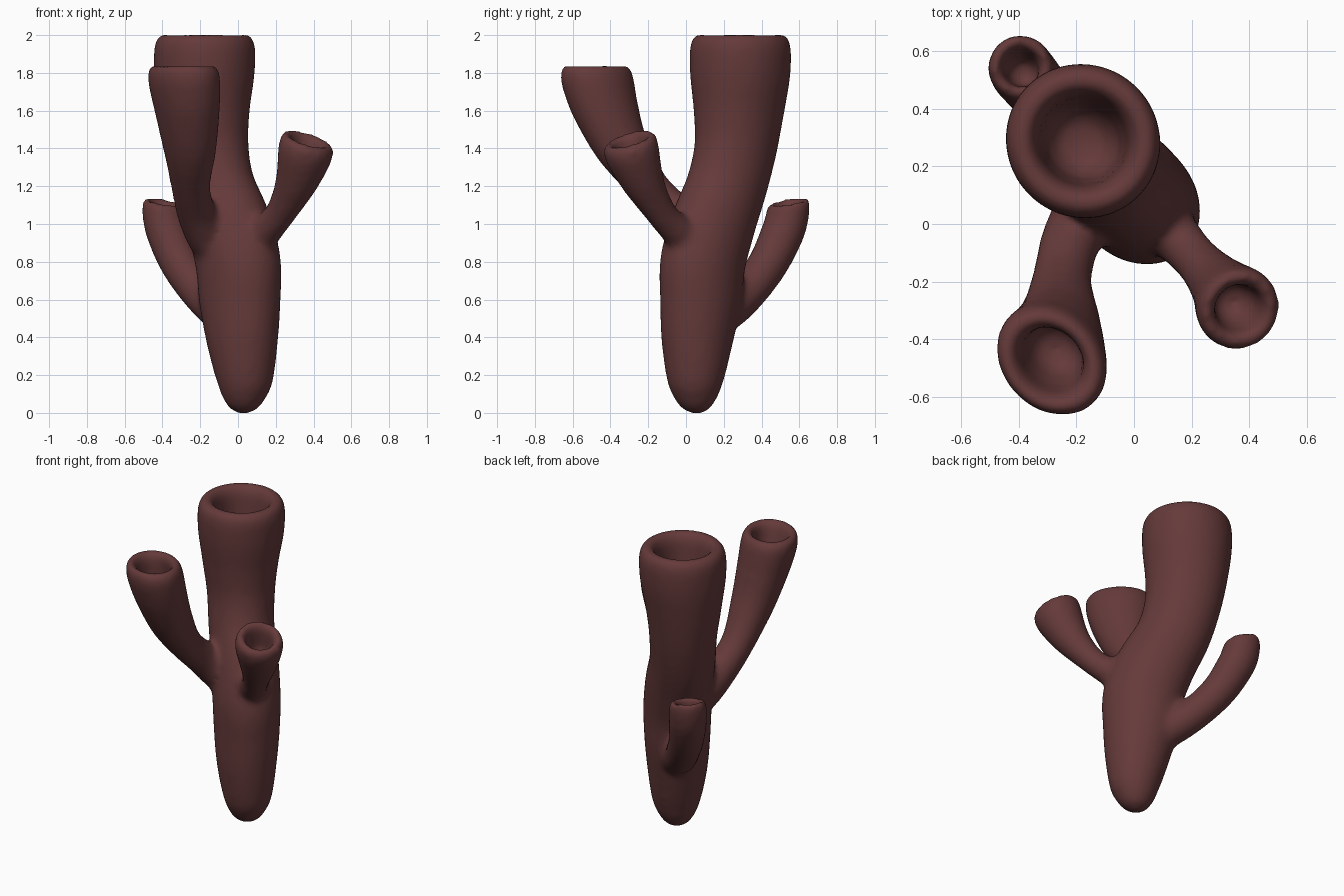
import bpy, bmesh, math
from mathutils import Vector

if "Cube" in bpy.data.objects:
    bpy.data.objects.remove(bpy.data.objects["Cube"])

SIDES = 32
LONG = Vector((1, -1, 0)).normalized()   # direction in which sections are stretched
WIDE = Vector((1, 1, 0)).normalized()


def catmull(keys, steps=24):
    """Smooth (x, y, z, radius, stretch) samples through the key points."""
    k = [Vector(p) for p in keys]
    k = [2 * k[0] - k[1]] + k + [2 * k[-1] - k[-2]]
    out = []
    for i in range(1, len(k) - 2):
        a, b, c, d = k[i - 1:i + 3]
        for s in range(steps):
            t = s / steps
            out.append(0.5 * (2 * b + (c - a) * t + (2 * a - 5 * b + 4 * c - d) * t * t
                              + (3 * b - a - 3 * c + d) * t ** 3))
    out.append(k[-2])
    return out


def tube(bm, keys, rim_normal, depth):
    """Closed tube with a rounded rim and a cup-shaped hollow at its end."""
    pts = catmull(keys)
    pos = [Vector(p[:3]) for p in pts]
    dist = [0.0] * len(pts)              # distance back from the mouth
    for i in range(len(pts) - 2, -1, -1):
        dist[i] = dist[i + 1] + (pos[i + 1] - pos[i]).length
    n = Vector(rim_normal).normalized()
    R = keys[-1][3]
    edge = 0.36 * R

    def nearest(d):
        return min(range(len(pts)), key=lambda i: abs(dist[i] - d))

    def ring(i, r):
        t = (pos[min(i + 1, len(pos) - 1)] - pos[max(i - 1, 0)]).normalized()
        u = Vector((0, 1, 0)).cross(t).normalized()
        v = t.cross(u)
        w = max(0.0, 1 - dist[i] / (2.2 * R))
        e = pts[i][4]
        vs = []
        for a in range(SIDES):
            ang = 2 * math.pi * a / SIDES
            o = r * (u * math.cos(ang) + v * math.sin(ang))
            o += e * (o.dot(LONG) * LONG - o.dot(WIDE) * WIDE)
            o -= t * (o.dot(n) / t.dot(n)) * w      # slant towards rim plane
            vs.append(bm.verts.new(pos[i] + o))
        return vs

    rings = []
    # outer wall
    for i in range(0, len(pts), 3):
        f = 1.0
        if dist[i] < edge:
            f = 0.85 + 0.15 * math.sqrt(max(0, 1 - (1 - dist[i] / edge) ** 2))
        rings.append(ring(i, pts[i][3] * f))
    # lip and hollow
    for d, f in ((0, 0.76), (0.07 * R, 0.67), (0.22 * R, 0.6), (0.5 * depth, 0.545),
                 (0.8 * depth, 0.47), (0.95 * depth, 0.32), (depth, 0.13)):
        rings.append(ring(nearest(d), R * f))
    for a, b in zip(rings, rings[1:]):
        for j in range(SIDES):
            k = (j + 1) % SIDES
            bm.faces.new((a[j], a[k], b[k], b[j]))
    bm.faces.new(rings[0][::-1])
    bm.faces.new(rings[-1])


bm = bmesh.new()

# main trunk
tube(bm, [(.03, .055, -.004, .025, 0), (.03, .055, .025, .077, 0), (.032, .052, .1, .125, .01),
          (.035, .05, .2, .157, .02), (.022, .06, .4, .193, .05), (.01, .078, .6, .216, .08),
          (0, .09, .8, .226, .09), (-.05, .145, 1.0, .223, .09), (-.125, .215, 1.2, .214, .07),
          (-.162, .262, 1.4, .219, .06), (-.178, .28, 1.6, .241, .04),
          (-.178, .287, 1.8, .267, .02), (-.175, .288, 2.005, .269, .01)], (0, 0, 1), .38)

# tall front-left branch
tube(bm, [(-.07, .14, .82, .11, 0), (-.155, .05, .93, .115, 0), (-.22, -.06, 1.06, .104, 0),
          (-.25, -.195, 1.2, .104, .02), (-.255, -.335, 1.4, .141, .07),
          (-.269, -.425, 1.6, .172, .1), (-.283, -.465, 1.74, .189, .11),
          (-.291, -.48, 1.84, .19, .11)], (0, 0, 1), .28)

# short front-right branch
tube(bm, [(.04, .05, .86, .11, 0), (.12, -.02, .94, .095, 0), (.205, -.11, 1.03, .081, 0),
          (.266, -.177, 1.13, .093, 0), (.316, -.235, 1.24, .118, 0),
          (.354, -.284, 1.37, .146, 0), (.37, -.3, 1.455, .145, 0)], (.3, -.28, 1), .2)

# low back-left branch
tube(bm, [(-.03, .14, .5, .115, 0), (-.13, .25, .57, .108, 0), (-.225, .35, .67, .104, 0),
          (-.31, .44, .8, .108, 0), (-.37, .51, .95, .115, 0), (-.39, .535, 1.04, .115, 0),
          (-.393, .545, 1.125, .113, 0)], (.15, -.15, 1), .17)

bmesh.ops.recalc_face_normals(bm, faces=bm.faces)
me = bpy.data.meshes.new("tube_sponge")
bm.to_mesh(me)
bm.free()
sponge = bpy.data.objects.new("tube_sponge", me)
bpy.context.collection.objects.link(sponge)

mat = bpy.data.materials.new("reddish_brown")
mat.diffuse_color = (.13, .042, .042, 1)
mat.use_nodes = True
mat.node_tree.nodes["Principled BSDF"].inputs["Base Color"].default_value = mat.diffuse_color
me.materials.append(mat)

# fuse the branches into one skin and soften the joints
rm = sponge.modifiers.new("fuse", 'REMESH')
rm.mode = 'VOXEL'
rm.voxel_size = .018
rm.use_smooth_shade = True
sm = sponge.modifiers.new("soften", 'SMOOTH')
sm.factor = .5
sm.iterations = 14
